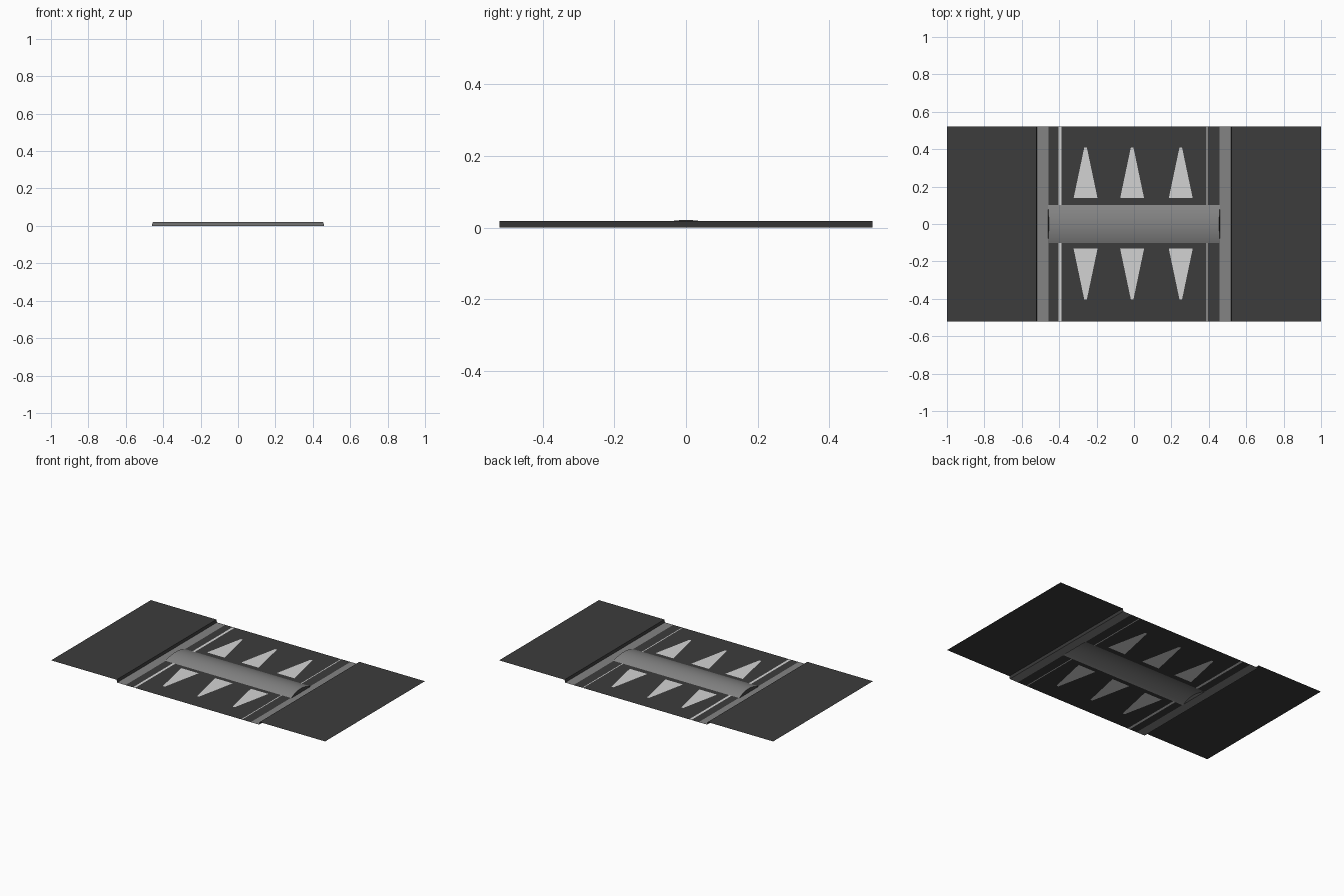
import bpy, bmesh
from mathutils import Vector

if "Cube" in bpy.data.objects:
    bpy.data.objects.remove(bpy.data.objects["Cube"])

def mat(name, v):
    m = bpy.data.materials.new(name)
    m.diffuse_color = (v, v, v, 1)
    m.use_nodes = True
    m.node_tree.nodes["Principled BSDF"].inputs["Base Color"].default_value = m.diffuse_color
    return m

ASPHALT = mat("dark_asphalt", 0.045)
GREY = mat("grey_concrete", 0.23)
WHITE = mat("white_paint", 0.65)

def sheet(name, quads, mats, up=(0, 0, 1)):
    """Open sheet from (corners, material index) polygons, all facing 'up'."""
    bm = bmesh.new()
    for pts, mi in quads:
        f = bm.faces.new([bm.verts.new(p if len(p) == 3 else (*p, 0.0)) for p in pts])
        f.material_index = mi
        f.normal_update()
        if f.normal.dot(Vector(up)) < 0:
            f.normal_flip()
    bmesh.ops.remove_doubles(bm, verts=bm.verts, dist=0.0002)
    me = bpy.data.meshes.new(name)
    bm.to_mesh(me)
    bm.free()
    for m in mats:
        me.materials.append(m)
    ob = bpy.data.objects.new(name, me)
    bpy.context.collection.objects.link(ob)
    return ob

def rect(x0, x1, y0, y1, z=0.0):
    return [(x0, y0, z), (x1, y0, z), (x1, y1, z), (x0, y1, z)]

Y = 0.52            # half width of the whole section
HUMP = 0.102        # half width of the speed hump
EDGE = 0.457        # half width of the asphalt lane
KERB = 0.518        # foot of the kerb
TOP = 0.018         # pavement height

# Raised pavements, kerb faces and gutters
for s, side in ((-1, "left"), (1, "right")):
    k = s * (KERB + 0.004)
    sheet(side + "_pavement", [(rect(k, s, -Y, Y, TOP), 0)], [ASPHALT])
    sheet(side + "_kerb_face", [([(s * KERB, -Y, 0), (s * KERB, Y, 0),
                                  (k, Y, TOP), (k, -Y, TOP)], 0)], [ASPHALT], (-s, 0, 0))
    sheet(side + "_gutter", [(rect(s * EDGE, s * KERB, -Y, Y), 0)], [GREY])

# Lane halves with edge lines and warning teeth cut in flush
L0, L1, R0, R1 = -0.403, -0.387, 0.387, 0.393
cells = [(L1, -0.259, -0.135), (-0.135, -0.01, 0.12), (0.12, 0.25, R0)]
for s, side in ((-1, "front"), (1, "back")):
    a, b = s * HUMP, s * Y
    base, tip = s * 0.135 + 0.003, s * 0.406 + 0.003
    quads = [(rect(-EDGE, L0, a, b), 0), (rect(L0, L1, a, b), 1),
             (rect(R0, R1, a, b), 1), (rect(R1, EDGE, a, b), 0)]
    for x0, c, x1 in cells:
        outer = [(x0, a), (x1, a), (x1, b), (x0, b)]
        tooth = [(c - 0.064, base), (c + 0.064, base), (c + 0.007, tip), (c - 0.007, tip)]
        quads.append((tooth, 1))
        for i in range(4):
            j = (i + 1) % 4
            quads.append(([outer[i], outer[j], tooth[j], tooth[i]], 0))
    sheet(side + "_lane", quads, [ASPHALT, WHITE])

# Speed hump: shallow arched sheet with steep dark ends
N, H = 24, 0.0213
prof = []
for i in range(N + 1):
    y = HUMP * (2 * i / N - 1)
    prof.append((y, H * (1 - (y / HUMP) ** 2)))

def end_x(z):
    return EDGE + 0.004 - 0.006 * z / H

quads = []
for (y0, z0), (y1, z1) in zip(prof, prof[1:]):
    e0, e1 = end_x(z0), end_x(z1)
    quads.append(([(-e0, y0, z0), (e0, y0, z0), (e1, y1, z1), (-e1, y1, z1)], 0))
hump = sheet("speed_hump", quads, [GREY])
for p in hump.data.polygons:
    p.use_smooth = True
for s, side in ((-1, "left"), (1, "right")):
    sheet(side + "_hump_end", [([(s * end_x(z), y, z) for y, z in prof], 0)],
          [ASPHALT], (s, 0, 0.3))
